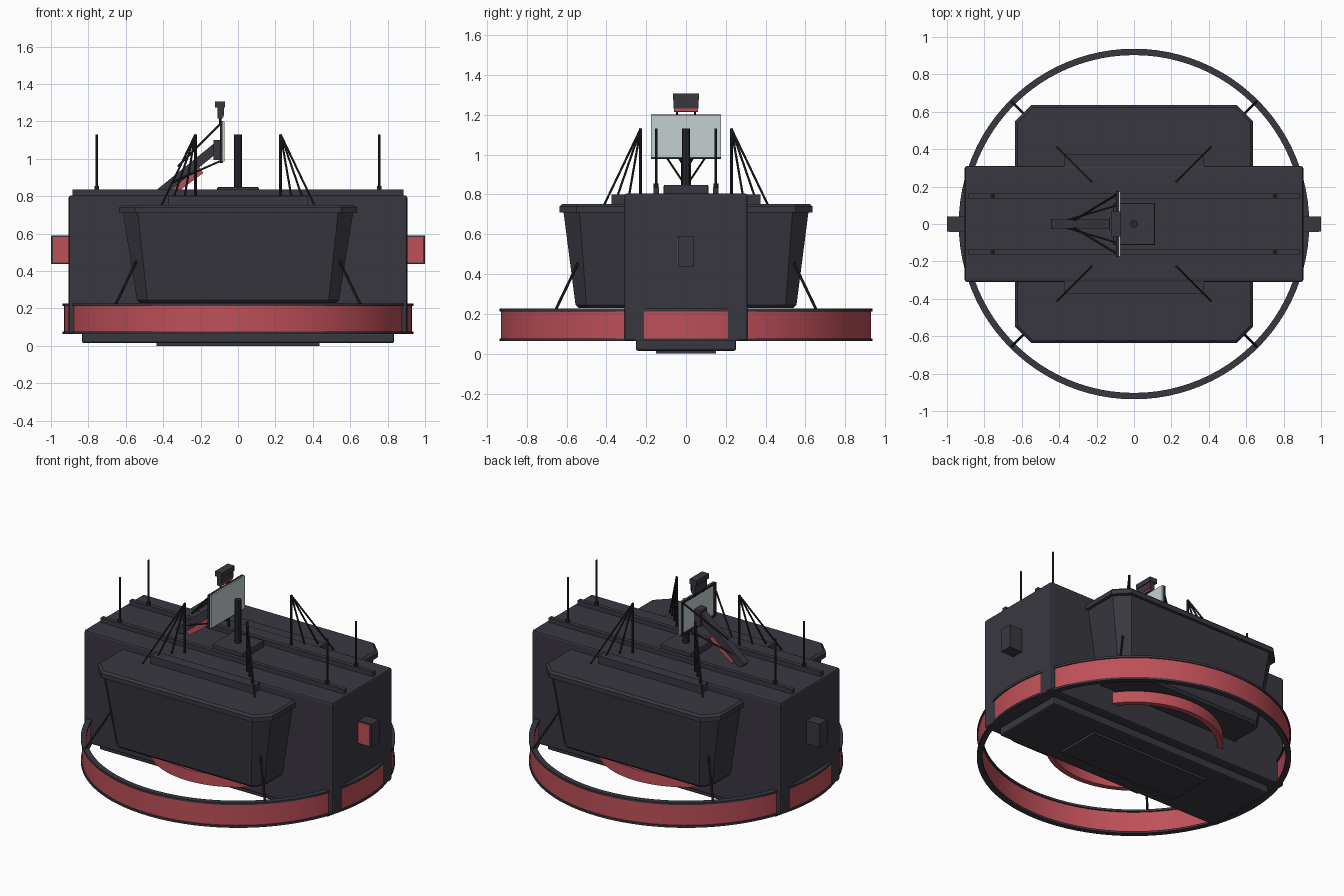
import bpy, bmesh, math
from mathutils import Vector, Matrix

if "Cube" in bpy.data.objects:
    bpy.data.objects.remove(bpy.data.objects["Cube"])


def material(name, rgb):
    m = bpy.data.materials.new(name)
    m.diffuse_color = (*rgb, 1)
    m.use_nodes = True
    m.node_tree.nodes["Principled BSDF"].inputs["Base Color"].default_value = m.diffuse_color
    return m


DARK = material("charcoal", (0.042, 0.039, 0.051))
BLACK = material("near_black", (0.022, 0.022, 0.026))
RED = material("muted_red", (0.52, 0.08, 0.098))
PALE = material("pale_grey", (0.56, 0.63, 0.63))


def finish(name, bm, mats, bevel=0, smooth=False):
    bmesh.ops.recalc_face_normals(bm, faces=bm.faces)
    me = bpy.data.meshes.new(name)
    bm.to_mesh(me)
    bm.free()
    ob = bpy.data.objects.new(name, me)
    bpy.context.collection.objects.link(ob)
    for m in mats:
        me.materials.append(m)
    if bevel:
        mod = ob.modifiers.new("bevel", 'BEVEL')
        mod.width, mod.segments, mod.limit_method = bevel, 2, 'ANGLE'
    if smooth:
        bpy.ops.object.select_all(action='DESELECT')
        ob.select_set(True)
        bpy.context.view_layer.objects.active = ob
        bpy.ops.object.shade_smooth_by_angle(angle=math.radians(35))
    return ob


def box(name, lo, hi, mat=DARK, bevel=0):
    lo, hi = Vector(lo), Vector(hi)
    bm = bmesh.new()
    bmesh.ops.create_cube(bm, size=1, matrix=Matrix.Translation((lo + hi) / 2)
                          @ Matrix.Diagonal((*(hi - lo), 1)))
    return finish(name, bm, [mat], bevel)


def frame(p, q):
    # basis with local z along the beam and local x horizontal
    d = (q - p).normalized()
    side = d.cross(Vector((0, 0, 1)))
    side = side.normalized() if side.length > 1e-4 else Vector((0, 1, 0))
    return Matrix.Translation((p + q) / 2) @ Matrix((side, d.cross(side), d)).transposed().to_4x4()


def beam(name, p, q, w, h, mat=DARK):
    p, q = Vector(p), Vector(q)
    bm = bmesh.new()
    bmesh.ops.create_cube(bm, size=1, matrix=frame(p, q) @ Matrix.Diagonal((w, h, (q - p).length, 1)))
    return finish(name, bm, [mat])


def rod(name, p, q, r=0.006, mat=BLACK, sides=8):
    p, q = Vector(p), Vector(q)
    bm = bmesh.new()
    bmesh.ops.create_cone(bm, cap_ends=True, segments=sides, radius1=r, radius2=r,
                          depth=(q - p).length, matrix=frame(p, q))
    return finish(name, bm, [mat], smooth=True)


def hoop(name, r0, r1, z0, z1, mat, n=96):
    bm = bmesh.new()
    loops = []
    for i in range(n):
        c, s = math.cos(2 * math.pi * i / n), math.sin(2 * math.pi * i / n)
        loops.append([bm.verts.new((r * c, r * s, z)) for r, z in ((r0, z0), (r1, z0), (r1, z1), (r0, z1))])
    for i in range(n):
        a, b = loops[i], loops[(i + 1) % n]
        for k in range(4):
            bm.faces.new((a[k], b[k], b[(k + 1) % 4], a[(k + 1) % 4]))
    return finish(name, bm, [mat], smooth=True)


def tub(name, sy):
    # tapered side hull with a wider chamfered rim, lofted bottom to top
    bm = bmesh.new()
    rows = []
    for z, hx, hy, c in ((0.23, 0.525, 0.54, 0.05), (0.245, 0.54, 0.555, 0.055), (0.71, 0.615, 0.615, 0.08),
                         (0.71, 0.635, 0.635, 0.085), (0.74, 0.635, 0.635, 0.085), (0.752, 0.622, 0.622, 0.08)):
        pts = ((-hx, 0.28), (-hx, hy - c), (-hx + c, hy), (hx - c, hy), (hx, hy - c), (hx, 0.28))
        rows.append([bm.verts.new((x, y * sy, z)) for x, y in pts])
    for a, b in zip(rows, rows[1:]):
        for k in range(6):
            j = (k + 1) % 6
            bm.faces.new((a[k], a[j], b[j], b[k]))
    bm.faces.new(rows[0])
    bm.faces.new(rows[-1])
    return finish(name, bm, [DARK])


# Main hull and underside
box("main_hull", (-0.905, -0.31, 0.065), (0.905, 0.31, 0.805), bevel=0.012)
box("lower_tray", (-0.835, -0.252, 0.014), (0.835, 0.252, 0.07), bevel=0.012)
box("bottom_plate", (-0.435, -0.15, 0), (0.435, 0.15, 0.02))

# Outer hoop with red band and dark rims, plus inner red hoop
hoop("outer_band", 0.912, 0.93, 0.07, 0.22, RED)
hoop("outer_lower_rim", 0.903, 0.937, 0.063, 0.077, DARK)
hoop("outer_upper_rim", 0.903, 0.937, 0.212, 0.226, DARK)
hoop("inner_band", 0.495, 0.53, 0.14, 0.215, RED, 64)

for sy in (-1, 1):
    tub("side_tub", sy)
    box("roof_rail", (-0.885, sy * 0.15 - 0.014, 0.80), (0.885, sy * 0.15 + 0.014, 0.835))
    box("side_step", (-0.375, sy * 0.34 - 0.035, 0.745), (0.375, sy * 0.34 + 0.035, 0.80))
    for sx in (-1, 1):
        rod("hoop_strut", (sx * 0.655, sy * 0.655, 0.22), (sx * 0.53, sy * 0.53, 0.48), 0.007)
        # Roof antennas
        rod("antenna", (sx * 0.755, sy * 0.15, 0.80), (sx * 0.755, sy * 0.15, 1.13), 0.006)
        rod("antenna_base", (sx * 0.755, sy * 0.15, 0.82), (sx * 0.755, sy * 0.15, 0.855), 0.013)
        # Fan-shaped rigging: upright post and slanted stays
        top = (sx * 0.228, sy * 0.228, 1.13)
        for i, (d, z) in enumerate(((0.228, 0.80), (0.285, 0.80), (0.345, 0.79), (0.41, 0.75))):
            rod("rigging_stay" if i else "rigging_post", top, (sx * d, sy * d, z), 0.0055 if i else 0.008)

# End boxes, red on their front-facing side
for sx in (-1, 1):
    x0, x1 = sorted((sx * 0.89, sx * 1.0))
    box("end_box", (x0, -0.04, 0.437), (x1, 0.04, 0.59))
    x0, x1 = sorted((sx * 0.905, sx * 0.988))
    box("end_box_panel", (x0, -0.044, 0.445), (x1, -0.039, 0.582), RED)

# Central mast
box("mast_base", (-0.112, -0.112, 0.80), (0.112, 0.112, 0.848), bevel=0.006)
rod("mast", (0, 0, 0.84), (0, 0, 1.13), 0.021, BLACK)

# Slanted arm with red lower fin
beam("arm", (-0.425, 0, 0.81), (-0.11, 0, 1.065), 0.05, 0.05)
beam("arm_fin", (-0.36, 0, 0.825), (-0.20, 0, 0.945), 0.036, 0.05, RED)
box("arm_head", (-0.13, -0.035, 0.995), (-0.085, 0.035, 1.10))

# Flat panel with a dark frame behind it
box("panel", (-0.085, -0.175, 0.985), (-0.072, 0.175, 1.2), PALE)
for sy in (-1, 1):
    beam("panel_frame_side", (-0.09, sy * 0.17, 0.98), (-0.09, sy * 0.17, 1.2), 0.014, 0.014, BLACK)
    rod("panel_brace_upper", (-0.32, sy * 0.02, 0.96), (-0.09, sy * 0.16, 1.19), 0.006)
    rod("panel_brace_lower", (-0.36, sy * 0.02, 0.87), (-0.09, sy * 0.10, 0.99), 0.005)
for z in (0.983, 1.195):
    beam("panel_frame_bar", (-0.088, -0.175, z), (-0.088, 0.175, z), 0.016, 0.012, BLACK)

# Lamp box above the panel
for sy in (-1, 1):
    rod("lamp_leg", (-0.095, sy * 0.045, 1.19), (-0.095, sy * 0.045, 1.24), 0.006)
box("lamp_body", (-0.11, -0.06, 1.215), (-0.082, 0.06, 1.285))
box("lamp_cap", (-0.122, -0.066, 1.275), (-0.07, 0.066, 1.307))
box("lamp_face", (-0.084, -0.064, 1.232), (-0.076, 0.064, 1.277))
box("lamp_strip", (-0.084, -0.06, 1.22), (-0.077, 0.06, 1.231), RED)
